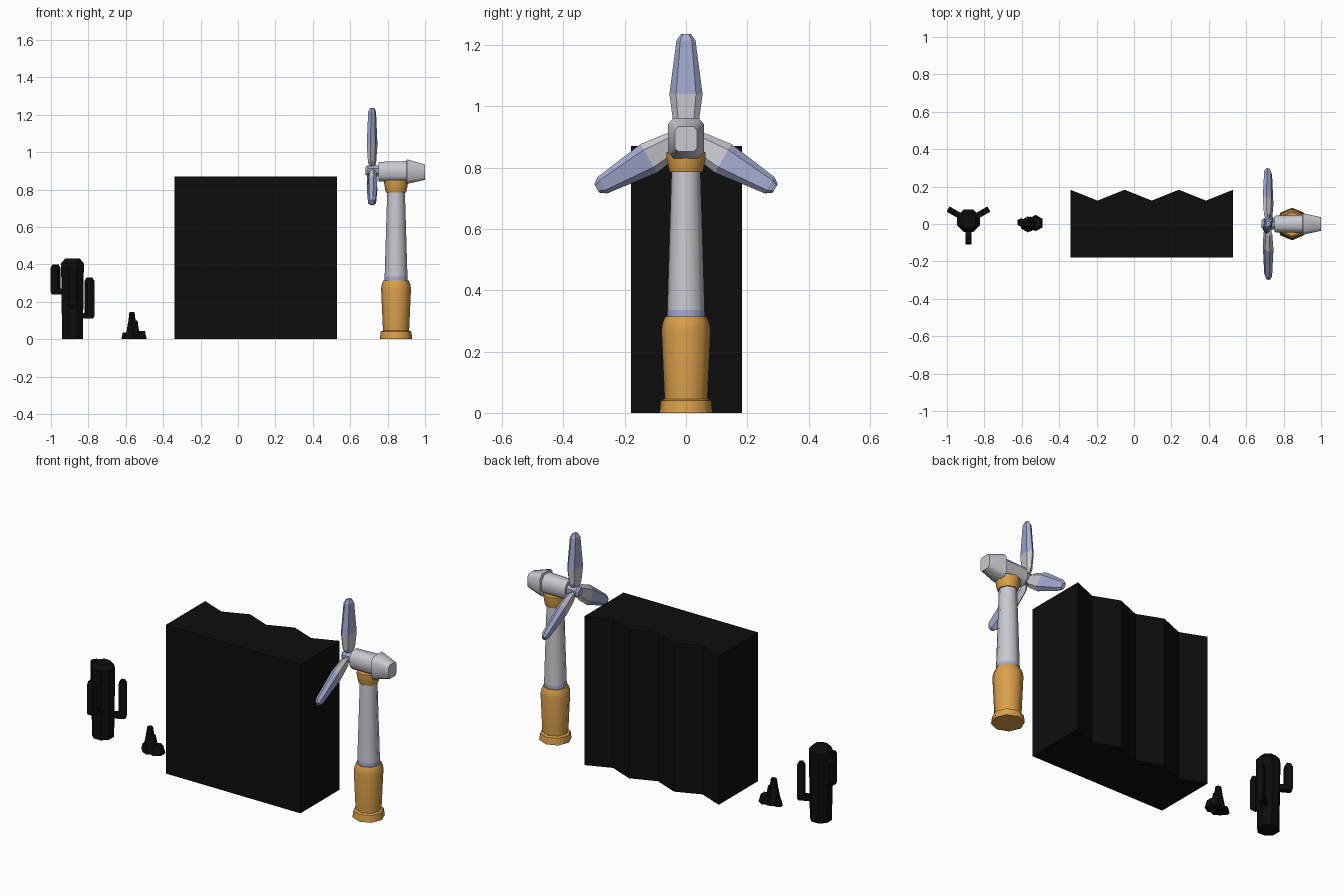
import bpy, bmesh, math
from mathutils import Vector, Matrix

if "Cube" in bpy.data.objects:
    bpy.data.objects.remove(bpy.data.objects["Cube"])


def material(name, rgb):
    m = bpy.data.materials.new(name)
    m.diffuse_color = (*rgb, 1)
    m.use_nodes = True
    m.node_tree.nodes["Principled BSDF"].inputs["Base Color"].default_value = m.diffuse_color
    return m


BLACK = material("black", (0.004, 0.004, 0.004))
GREY = material("light grey", (0.58, 0.58, 0.63))
ORANGE = material("orange", (0.70, 0.35, 0.07))
BLUE = material("lavender blue", (0.36, 0.40, 0.62))


def loft(name, rings, mats, rule=None, smooth=None):
    """Skin a list of equal-length point rings and cap both ends."""
    bm = bmesh.new()
    rows = [[bm.verts.new(p) for p in ring] for ring in rings]
    n = len(rows[0])
    for i in range(len(rows) - 1):
        for j in range(n):
            k = (j + 1) % n
            f = bm.faces.new((rows[i][j], rows[i][k], rows[i + 1][k], rows[i + 1][j]))
            f.material_index = rule(i) if rule else 0
    bm.faces.new(rows[0]).material_index = rule(0) if rule else 0
    bm.faces.new(rows[-1]).material_index = rule(len(rows) - 2) if rule else 0
    bmesh.ops.recalc_face_normals(bm, faces=bm.faces)
    me = bpy.data.meshes.new(name)
    bm.to_mesh(me)
    bm.free()
    for m in mats:
        me.materials.append(m)
    ob = bpy.data.objects.new(name, me)
    bpy.context.collection.objects.link(ob)
    if smooth:
        bpy.ops.object.select_all(action='DESELECT')
        bpy.context.view_layer.objects.active = ob
        ob.select_set(True)
        bpy.ops.object.shade_smooth_by_angle(angle=math.radians(smooth))
    return ob


def ring_z(cx, cy, r, z, n=8, turn=0.0):
    return [Vector((cx + r * math.cos(math.tau * i / n + turn),
                    cy + r * math.sin(math.tau * i / n + turn), z)) for i in range(n)]


def turned(name, cx, cy, profile, mats, n=8, turn=0.0, rule=None, smooth=None):
    """Vertical turned form from (height, radius) pairs."""
    return loft(name, [ring_z(cx, cy, r, z, n, turn) for z, r in profile], mats, rule, smooth)


# Cliff block: flat front, zigzag back
back = [(0.53 - 0.145 * i, 0.183 if i % 2 == 0 else 0.125) for i in range(7)]
outline = [(-0.34, -0.18), (0.53, -0.18)] + back
loft("cliff_block", [[Vector((x, y, z)) for x, y in outline] for z in (0, 0.87)], [BLACK])

# Cactus trunk
CX, CY = -0.885, 0.017
turned("cactus_trunk", CX, CY, [(0, 0.06), (0.405, 0.066), (0.432, 0.042)],
       [BLACK], turn=math.pi / 8)

# Cactus arms: L-shaped profile extruded sideways
for name, angle, zb, zt in (("cactus_left_arm", 150, 0.24, 0.40),
                            ("cactus_right_arm", 30, 0.11, 0.33),
                            ("cactus_front_arm", 270, 0.165, 0.36)):
    prof = [(0.03, zb), (0.118, zb), (0.126, zb + 0.012), (0.126, zt - 0.018), (0.114, zt),
            (0.096, zt), (0.084, zt - 0.018), (0.084, zb + 0.03), (0.03, zb + 0.03)]
    spin = Matrix.Translation((CX, CY, 0)) @ Matrix.Rotation(math.radians(angle), 4, 'Z')
    loft(name, [[spin @ Vector((r, s, z)) for r, z in prof] for s in (-0.016, 0.016)], [BLACK])

# Rock cluster
for name, x, y, n, prof in (
        ("rock_spire", -0.567, -0.002, 6, [(0, 0.043), (0.04, 0.034), (0.10, 0.022), (0.145, 0.016)]),
        ("rock_middle", -0.553, 0.0, 6, [(0, 0.04), (0.05, 0.027), (0.10, 0.018)]),
        ("rock_right", -0.526, 0.005, 6, [(0, 0.044), (0.045, 0.032)]),
        ("rock_left", -0.603, 0.008, 6, [(0, 0.024), (0.035, 0.016)])):
    turned(name, x, y, prof, [BLACK], n, turn=math.pi / 6)

# Turbine base, tower and collar
TX = 0.845
turned("turbine_base", TX, 0, [(0, 0.087), (0.04, 0.082), (0.046, 0.07), (0.27, 0.08),
                               (0.292, 0.077), (0.315, 0.068)], [ORANGE], smooth=50)
turned("turbine_tower", TX, 0, [(0.31, 0.062), (0.335, 0.061), (0.80, 0.047)],
       [BLUE, GREY], rule=lambda i: 0 if i == 0 else 1, smooth=50)
turned("turbine_collar", TX, 0, [(0.785, 0.054), (0.80, 0.058), (0.835, 0.064), (0.85, 0.064)],
       [ORANGE], smooth=50)


def ring_x(x, hy, hz, z, cut=0.3):
    """Chamfered rectangle across the x axis."""
    a = 1 - cut
    pts = [(1, -a), (1, a), (a, 1), (-a, 1), (-1, a), (-1, -a), (-a, -1), (a, -1)]
    return [Vector((x, u * hy, z + v * hz)) for u, v in pts]


# Nacelle: long body flaring to a tapered tail
loft("nacelle", [ring_x(0.752, 0.044, 0.052, 0.896, 0.5), ring_x(0.90, 0.048, 0.055, 0.897, 0.5),
                 ring_x(0.903, 0.058, 0.066, 0.896), ring_x(1.0, 0.036, 0.041, 0.893)],
     [GREY], smooth=50)

# Hub
HX, HZ = 0.717, 0.90
loft("hub", [ring_x(x, r, r, HZ, 0.55) for x, r in ((0.682, 0.02), (0.694, 0.03), (0.765, 0.03))],
     [BLUE])

# Three blades: hexagonal lens sections (radius, half width, half thickness), slightly pitched
SECTIONS = [(0.015, 0.014, 0.012), (0.05, 0.042, 0.018), (0.14, 0.054, 0.023),
            (0.315, 0.031, 0.018), (0.336, 0.016, 0.010)]
for i, name in enumerate(("upper_blade", "left_blade", "right_blade")):
    spin = Matrix.Translation((HX, 0, HZ)) @ Matrix.Rotation(math.tau * i / 3, 4, 'X')
    rings = []
    for r, w, t in SECTIONS:
        pts = [(t, -0.6 * w), (t, 0.6 * w), (0, w), (-t, 0.6 * w), (-t, -0.6 * w), (0, -w)]
        rings.append([spin @ Vector((x + 0.17 * y, y, r)) for x, y in pts])
    loft(name, rings, [GREY, BLUE], rule=lambda k: 0 if k < 2 else 1)
